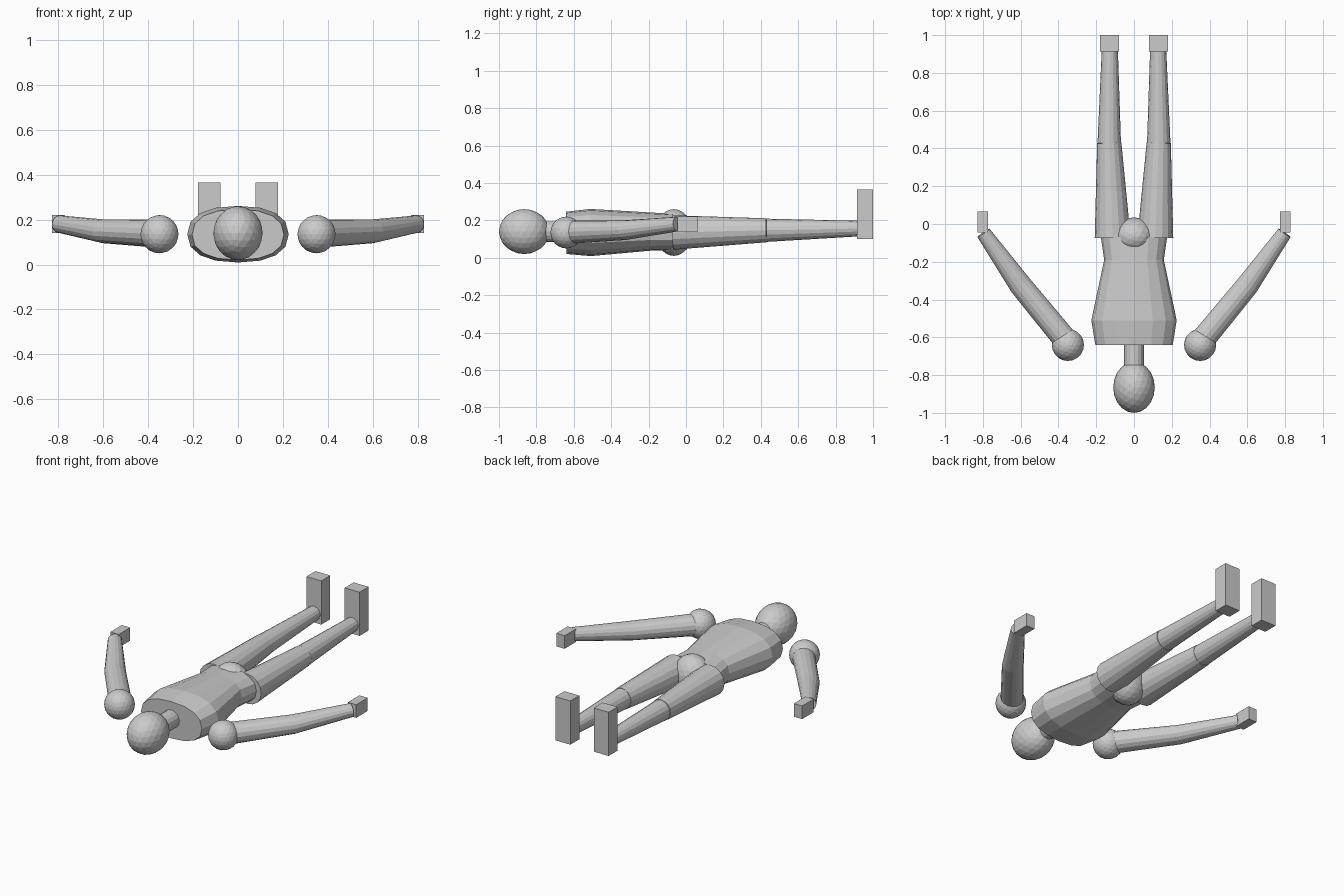
import bpy, bmesh, math
from mathutils import Vector, Matrix

if "Cube" in bpy.data.objects:
    bpy.data.objects.remove(bpy.data.objects["Cube"])

grey = bpy.data.materials.new("plain grey")
grey.use_nodes = True
GREY = (0.6, 0.6, 0.6, 1)
grey.diffuse_color = GREY
grey.node_tree.nodes["Principled BSDF"].inputs["Base Color"].default_value = GREY


def finish(name, bm):
    bmesh.ops.recalc_face_normals(bm, faces=bm.faces)
    mesh = bpy.data.meshes.new(name)
    bm.to_mesh(mesh)
    bm.free()
    mesh.materials.append(grey)
    obj = bpy.data.objects.new(name, mesh)
    bpy.context.collection.objects.link(obj)
    return obj


def ball(name, centre, radii):
    bm = bmesh.new()
    place = Matrix.Translation(centre) @ Matrix.Diagonal((*radii, 1))
    bmesh.ops.create_icosphere(bm, subdivisions=3, radius=1, matrix=place)
    return finish(name, bm)


def box(name, centre, size):
    bm = bmesh.new()
    place = Matrix.Translation(centre) @ Matrix.Diagonal((*size, 1))
    bmesh.ops.create_cube(bm, size=1, matrix=place)
    return finish(name, bm)


def loft(name, sections, sides=16, power=1.0):
    """Skin rings of (centre, half width, half height) strung along a path."""
    bm = bmesh.new()
    points = [Vector(s[0]) for s in sections]
    rings = []
    for i, (_, wide, high) in enumerate(sections):
        along = Vector()
        if i > 0:
            along += (points[i] - points[i - 1]).normalized()
        if i < len(points) - 1:
            along += (points[i + 1] - points[i]).normalized()
        across = along.cross(Vector((0, 0, 1))).normalized()
        up = across.cross(along).normalized()
        ring = []
        for k in range(sides):
            a = math.tau * k / sides
            c = math.copysign(abs(math.cos(a)) ** power, math.cos(a))
            s = math.copysign(abs(math.sin(a)) ** power, math.sin(a))
            ring.append(bm.verts.new(points[i] + across * wide * c + up * high * s))
        rings.append(ring)
    for low, top in zip(rings, rings[1:]):
        for k in range(sides):
            n = (k + 1) % sides
            bm.faces.new((low[k], low[n], top[n], top[k]))
    bm.faces.new(rings[0])
    bm.faces.new(rings[-1])
    return finish(name, bm)


# Head, neck, trunk and hips along the centre line
ball("head", (0, -0.865, 0.14), (0.11, 0.135, 0.12))
loft("neck", [((0, -0.76, 0.14), 0.053, 0.055), ((0, -0.62, 0.14), 0.053, 0.055)])
loft("torso", [((0, -0.64, 0.133), 0.205, 0.113),
               ((0, -0.51, 0.135), 0.226, 0.126),
               ((0, -0.19, 0.14), 0.158, 0.102),
               ((0, -0.07, 0.138), 0.175, 0.098)], power=0.85)
ball("pelvis", (0, -0.065, 0.135), (0.115, 0.1, 0.125))

# Limbs, once for each side
for side, s in (("left", 1), ("right", -1)):
    ball(side + "_shoulder", (s * 0.35, -0.64, 0.135), (0.085,) * 3)
    loft(side + "_arm", [((s * 0.37, -0.605, 0.138), 0.064, 0.062),
                         ((s * 0.6, -0.325, 0.148), 0.06, 0.053),
                         ((s * 0.797, -0.047, 0.18), 0.039, 0.039)])
    box(side + "_hand", (s * 0.8, 0.01, 0.18), (0.056, 0.11, 0.08))
    loft(side + "_thigh", [((s * 0.113, -0.07, 0.135), 0.095, 0.092),
                           ((s * 0.131, 0.43, 0.147), 0.064, 0.064)])
    loft(side + "_shin", [((s * 0.131, 0.43, 0.147), 0.062, 0.062),
                          ((s * 0.128, 0.915, 0.156), 0.043, 0.042)])
    box(side + "_foot", (s * 0.129, 0.957, 0.232), (0.1, 0.086, 0.266))
